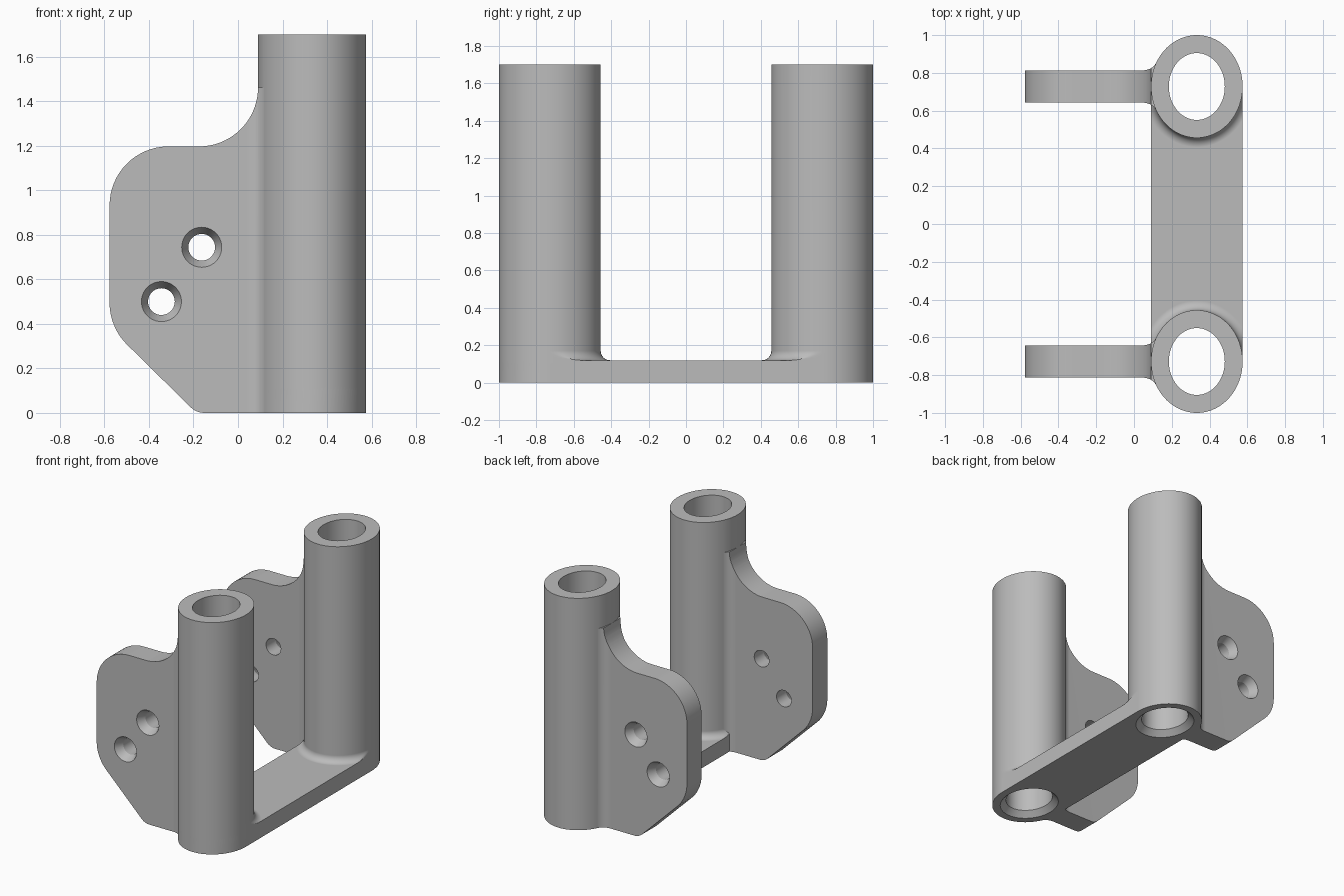
import bpy, bmesh, math
from mathutils import Vector

cube = bpy.data.objects.get("Cube")
if cube:
    bpy.data.objects.remove(cube, do_unlink=True)

CX, CY = 0.3325, 0.728          # tube centre
RX, RY = 0.2425, 0.272          # tube outer radii
BX, BY = 0.148, 0.177           # bore radii
HEIGHT, BASE, FILLET = 1.70, 0.12, 0.05
LEFT, TOP, R = -0.577, 1.197, 0.265
SEG = 96

steel = bpy.data.materials.new("light grey metal")
steel.use_nodes = True
grey = (0.5, 0.5, 0.5, 1)
steel.diffuse_color = grey
steel.node_tree.nodes["Principled BSDF"].inputs["Base Color"].default_value = grey


def loft(name, rings):
    """Closed solid through rings with equal point counts."""
    bm = bmesh.new()
    loops = [[bm.verts.new(p) for p in ring] for ring in rings]
    for a, b in zip(loops, loops[1:]):
        for i in range(len(a)):
            j = (i + 1) % len(a)
            bm.faces.new((a[i], a[j], b[j], b[i]))
    bm.faces.new(loops[0])
    bm.faces.new(loops[-1])
    bmesh.ops.recalc_face_normals(bm, faces=bm.faces)
    mesh = bpy.data.meshes.new(name)
    bm.to_mesh(mesh)
    bm.free()
    mesh.materials.append(steel)
    obj = bpy.data.objects.new(name, mesh)
    bpy.context.collection.objects.link(obj)
    return obj


def combine(target, other, operation):
    """Apply a boolean and discard the second solid."""
    mod = target.modifiers.new("bool", 'BOOLEAN')
    mod.operation, mod.solver, mod.object = operation, 'EXACT', other
    bpy.context.view_layer.objects.active = target
    bpy.ops.object.modifier_apply(modifier=mod.name)
    bpy.data.objects.remove(other, do_unlink=True)


def arc(cx, cy, r, start, end, n=16):
    angles = [math.radians(start + (end - start) * i / n) for i in range(n + 1)]
    return [(cx + r * math.cos(a), cy + r * math.sin(a)) for a in angles]


def ellipse(side, rx, ry, z):
    return [Vector((CX + rx * math.cos(t), side * (CY + ry * math.sin(t)), z))
            for t in (math.tau * i / SEG for i in range(SEG))]


def tube_ring(side, grow, z):
    """Tube outline, flared only towards the bridge and trimmed to its width."""
    ring = ellipse(side, RX, RY, z)
    for p, q in zip(ring, ellipse(side, RX + grow, RY + grow, z)):
        if p.y * side < CY - 1e-4:
            p.x = min(max(q.x, CX - RX), CX + RX)
            p.y = q.y
    return ring


# Bridge with rounded ends
half = [(CX + RX * math.cos(math.pi * i / (SEG // 2)),
         CY + RY * math.sin(math.pi * i / (SEG // 2))) for i in range(SEG // 2 + 1)]
stadium = half + [(x, -y) for x, y in reversed(half)]
bracket = loft("bracket", [[(x, y, z) for x, y in stadium] for z in (0, BASE)])

# Side profile of the mounting ear
ear = (arc(LEFT + R, TOP - R, R, 180, 90)
       + arc(CX - RX - R, TOP + R, R, -90, 0, 24)
       + [(0.25, TOP + R), (0.25, 0)]
       + arc(-0.15, 0.09, 0.09, -90, -135, 8)
       + arc(LEFT + R, 0.495, R, 225, 180))

# Plan of the ear: flat plate flaring smoothly into the tube
p0, p1, p2 = Vector((0.04, 0.085)), Vector((0.098, 0.085)), Vector((0.121, 0.132))
flare = [p0 * (1 - t) ** 2 + p1 * 2 * t * (1 - t) + p2 * t * t
         for t in (i / 10 for i in range(11))]
edge = [(-0.7, 0.085)] + [tuple(p) for p in flare] + [(0.25, 0.132)]
plan = edge + [(x, -y) for x, y in reversed(edge)]

for side in (-1, 1):
    # Tube with a fillet at its foot
    rings = [tube_ring(side, FILLET, BASE - 0.02)]
    for i in range(9):
        a = math.pi / 2 * i / 8
        rings.append(tube_ring(side, FILLET * (1 - math.sin(a)),
                               BASE + FILLET * (1 - math.cos(a))))
    rings.append(ellipse(side, RX, RY, HEIGHT))
    combine(bracket, loft("tube", rings), 'UNION')

    # Ear
    plate = loft("ear", [[(x, side * CY + y, z) for x, y in plan] for z in (-0.1, 1.6)])
    cutter = loft("ear_profile", [[(x, side * CY + d, z) for x, z in ear]
                                  for d in (-0.2, 0.2)])
    combine(plate, cutter, 'INTERSECT')
    combine(bracket, plate, 'UNION')

for side in (-1, 1):
    # Bore, chamfered underneath
    bore = [ellipse(side, BX + g, BY + g, z)
            for g, z in ((0.06, -0.02), (0, 0.04), (0, HEIGHT + 0.1))]
    combine(bracket, loft("bore", bore), 'DIFFERENCE')

    # Screw holes, countersunk on the outer face
    for hx, hz in ((-0.163, 0.744), (-0.344, 0.50)):
        steps = ((0.1, 0.105), (0.06, 0.025), (0.06, -0.2))
        hole = [[(x, side * (CY + d), z) for x, z in arc(hx, hz, r, 0, 360, 40)[:-1]]
                for r, d in steps]
        combine(bracket, loft("screw_hole", hole), 'DIFFERENCE')

# Smooth shading with crisp edges
bpy.ops.object.select_all(action='DESELECT')
bracket.select_set(True)
bpy.context.view_layer.objects.active = bracket
bpy.ops.object.shade_smooth_by_angle(angle=math.radians(25))
normals = bracket.modifiers.new("normals", 'WEIGHTED_NORMAL')
normals.keep_sharp = True
